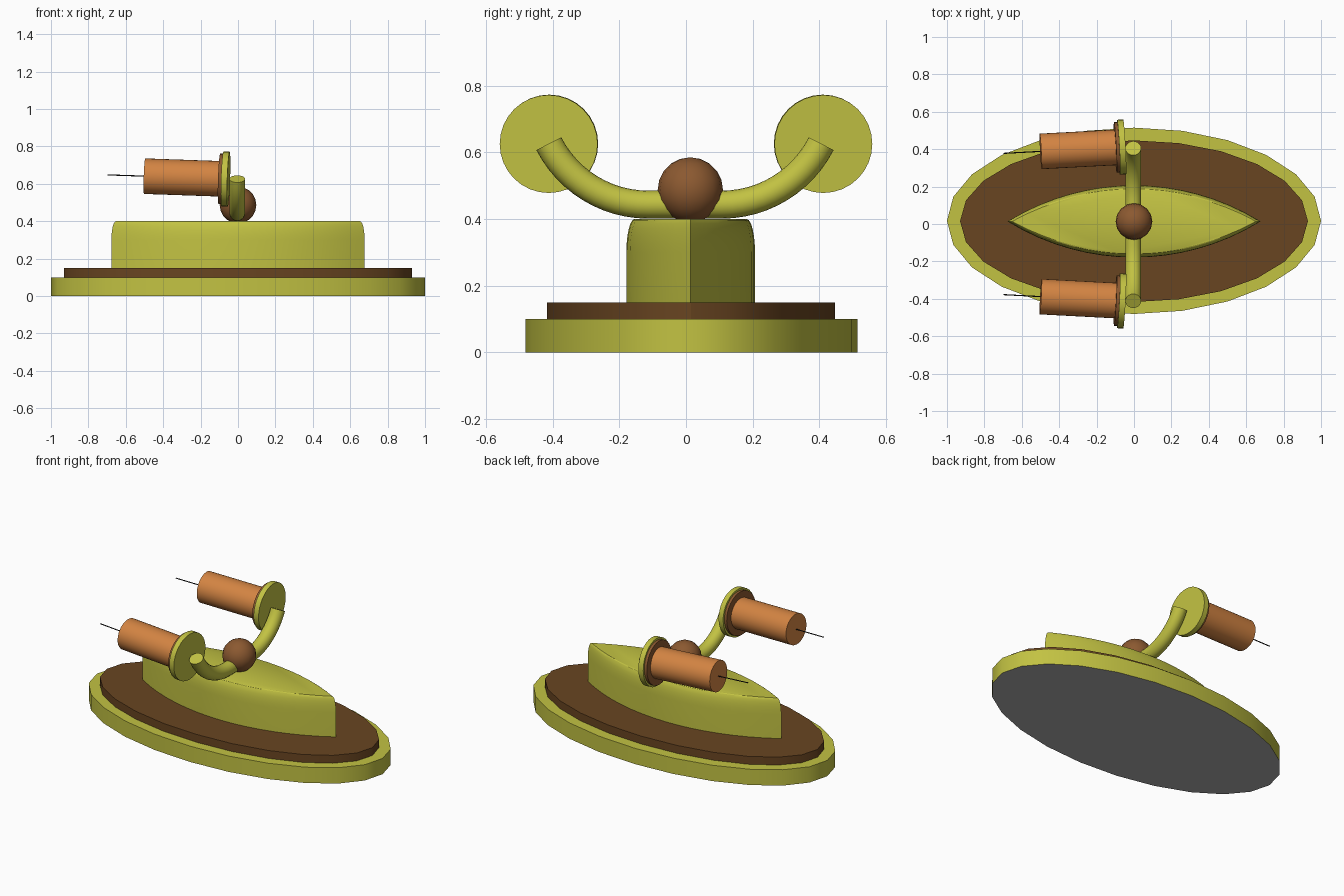
import bpy
import bmesh
from math import sin, cos, pi, radians, sqrt
from mathutils import Vector

if "Cube" in bpy.data.objects:
    bpy.data.objects.remove(bpy.data.objects["Cube"])


def material(name, rgb):
    m = bpy.data.materials.new(name)
    m.use_nodes = True
    m.diffuse_color = (*rgb, 1)
    m.node_tree.nodes["Principled BSDF"].inputs["Base Color"].default_value = (*rgb, 1)
    return m


yellow = material("olive yellow", (0.54, 0.54, 0.055))
dark_brown = material("dark brown", (0.14, 0.059, 0.015))
mid_brown = material("mid brown", (0.26, 0.10, 0.03))
orange = material("copper orange", (0.65, 0.23, 0.055))
black = material("black", (0.01, 0.01, 0.01))
grey = material("underside grey", (0.42, 0.42, 0.42))


def finish(name, bm, mats, angle=30):
    bmesh.ops.recalc_face_normals(bm, faces=bm.faces)
    me = bpy.data.meshes.new(name)
    bm.to_mesh(me)
    bm.free()
    for m in mats:
        me.materials.append(m)
    ob = bpy.data.objects.new(name, me)
    bpy.context.collection.objects.link(ob)
    bpy.ops.object.select_all(action='DESELECT')
    ob.select_set(True)
    bpy.context.view_layer.objects.active = ob
    bpy.ops.object.shade_smooth_by_angle(angle=radians(angle))
    return ob


def loft(name, rings, *mats):
    """Skin a list of closed rings and cap both ends."""
    bm = bmesh.new()
    vs = [[bm.verts.new(p) for p in r] for r in rings]
    n = len(vs[0])
    for a, b in zip(vs, vs[1:]):
        for i in range(n):
            j = (i + 1) % n
            bm.faces.new((a[i], a[j], b[j], b[i]))
    bottom = bm.faces.new(vs[0])
    bm.faces.new(vs[-1])
    # a second material goes on the first cap
    bottom.material_index = len(mats) - 1
    return finish(name, bm, mats)


def ellipse(rx, ry, cy, z, n=24):
    return [Vector((rx * cos(2 * pi * i / n), cy + ry * sin(2 * pi * i / n), z))
            for i in range(n)]


def circle(centre, axis, r, n):
    """Ring of radius r around an axis."""
    axis = axis.normalized()
    u = axis.cross(Vector((0, 0, 1)) if abs(axis.x) > 0.5 else Vector((1, 0, 0))).normalized()
    v = axis.cross(u)
    return [centre + r * (u * cos(2 * pi * i / n) + v * sin(2 * pi * i / n))
            for i in range(n)]


# stepped oval base
loft("base", [ellipse(1, 0.498, 0.017, z) for z in (0, 0.1)], yellow, grey)
loft("base_inlay", [ellipse(0.93, 0.432, 0.015, z) for z in (0.1, 0.15)], dark_brown)


# pointed hull with rounded top edge
def lens(half_len, half_wid, z, n=16):
    radius = (half_len ** 2 + half_wid ** 2) / (2 * half_wid)
    ring = []
    for side in (1, -1):
        for i in range(n):
            x = side * half_len * (1 - 2 * i / n)
            y = sqrt(radius ** 2 - x ** 2) - radius + half_wid
            ring.append(Vector((x, 0.014 + side * y, z)))
    return ring


hull = [lens(0.677, 0.193, 0.15)]
for k in range(7):
    a = k * pi / 12
    inset = 0.025 * (1 - cos(a))
    hull.append(lens(0.677 - inset, 0.193 - inset, 0.3 + 0.1 * sin(a)))
loft("hull", hull, yellow)

# curved arm: two arcs joined by a straight middle
R, Z, START, SWEEP, STEPS = 0.335, 0.443, 0.11, radians(63), 12
rings = []
for side in (-1, 1):
    order = range(STEPS, -1, -1) if side < 0 else range(STEPS + 1)
    for k in order:
        a = SWEEP * k / STEPS
        centre = Vector((-0.004, side * (START + R * sin(a)) - 0.003, Z + R * (1 - cos(a))))
        rings.append(circle(centre, Vector((0, cos(a), side * sin(a))), 0.042, 20))
loft("arm", rings, yellow)

# pivot ball
bm = bmesh.new()
bmesh.ops.create_uvsphere(bm, u_segments=16, v_segments=10, radius=0.098)
bmesh.ops.translate(bm, verts=bm.verts, vec=(0, 0.013, 0.487))
finish("pivot_ball", bm, [mid_brown], 60)

# motors, slightly toed in and pitched up
for label, side in (("front", -1), ("back", 1)):
    axis = Vector((-1, -side * 0.053, 0.035)).normalized()
    origin = Vector((-0.05, side * 0.412, 0.625))

    def rod(part, start, end, r, n, mat):
        loft(label + "_" + part,
             [circle(origin + axis * t, axis, r, n) for t in (start, end)], mat)

    rod("flange", 0, 0.033, 0.147, 32, yellow)
    rod("flange_pad", 0.033, 0.05, 0.135, 32, mid_brown)
    rod("motor", 0.05, 0.45, 0.095, 32, orange)
    rod("shaft", 0.45, 0.65, 0.003, 8, black)
